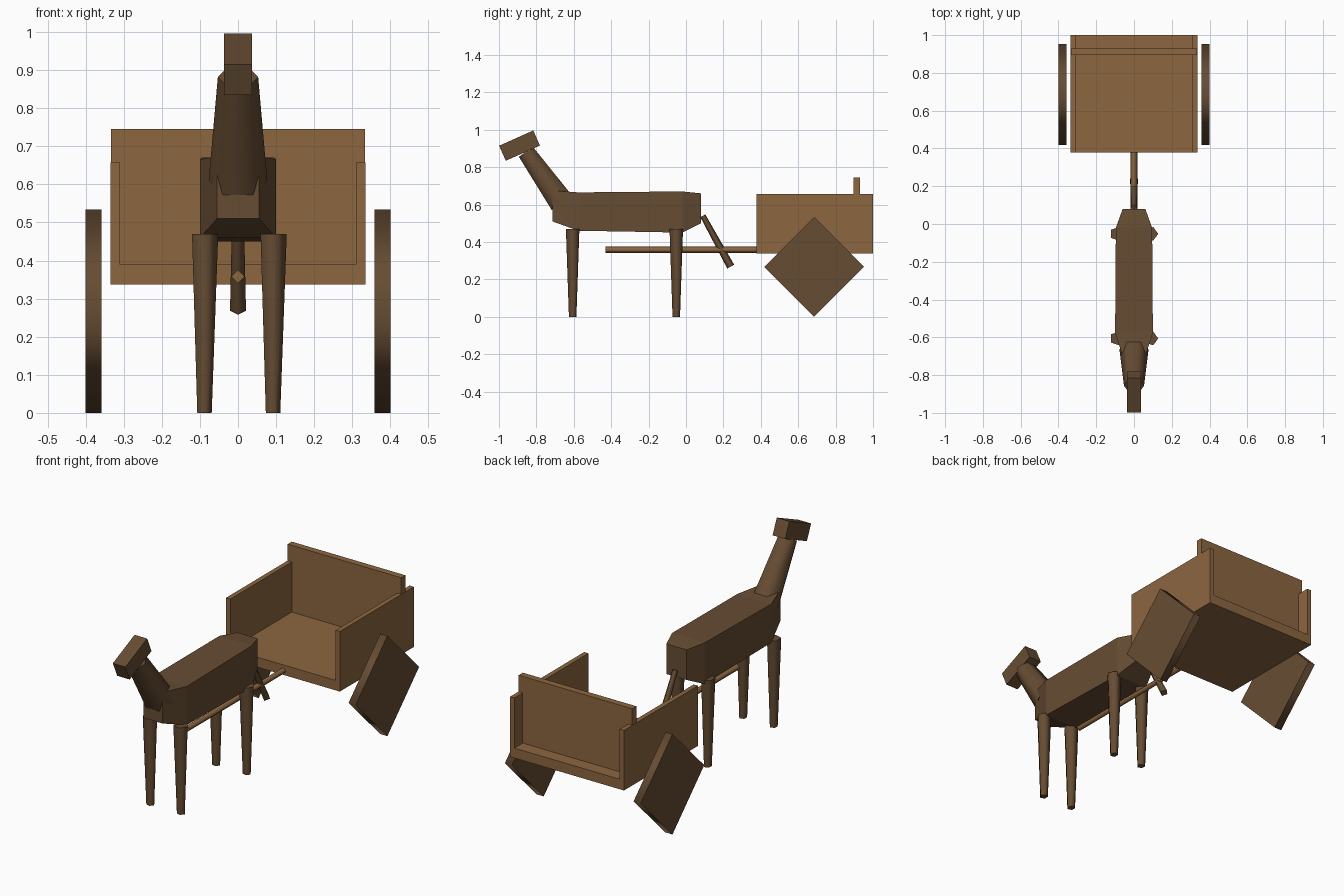
import bpy, bmesh, math
from mathutils import Vector, Matrix

cube = bpy.data.objects.get("Cube")
if cube:
    bpy.data.objects.remove(cube, do_unlink=True)


def make_material(name, rgb):
    mat = bpy.data.materials.new(name)
    mat.use_nodes = True
    mat.diffuse_color = (*rgb, 1)
    mat.node_tree.nodes["Principled BSDF"].inputs["Base Color"].default_value = (*rgb, 1)
    return mat


light_wood = make_material("light brown wood", (0.263, 0.133, 0.051))
dark_wood = make_material("dark brown wood", (0.133, 0.073, 0.033))


def finish(name, bm, mat):
    bmesh.ops.recalc_face_normals(bm, faces=bm.faces)
    mesh = bpy.data.meshes.new(name)
    bm.to_mesh(mesh)
    bm.free()
    mesh.materials.append(mat)
    obj = bpy.data.objects.new(name, mesh)
    bpy.context.collection.objects.link(obj)
    return obj


def loft(rings, smooth=False):
    """Skin matching rings of points and cap both ends."""
    bm = bmesh.new()
    loops = [[bm.verts.new(p) for p in ring] for ring in rings]
    n = len(loops[0])
    for a, b in zip(loops, loops[1:]):
        for i in range(n):
            j = (i + 1) % n
            bm.faces.new((a[i], a[j], b[j], b[i])).smooth = smooth
    for cap in (loops[0], loops[-1]):
        for edge in bm.faces.new(cap).edges:
            edge.smooth = False
    return bm


def rod(name, start, end, r0, r1, sides, mat, across=(1, 0, 0)):
    """Tapered few-sided cylinder with smooth sides and flat caps."""
    start, end, u = Vector(start), Vector(end), Vector(across)
    v = (end - start).normalized().cross(u)
    turns = [math.tau * i / sides for i in range(sides)]
    rings = [[c + r * (math.cos(t) * u + math.sin(t) * v) for t in turns]
             for c, r in ((start, r0), (end, r1))]
    return finish(name, loft(rings, True), mat)


def box(name, low, high, mat):
    low, high = Vector(low), Vector(high)
    bm = bmesh.new()
    bmesh.ops.create_cube(bm, size=1)
    bmesh.ops.scale(bm, vec=high - low, verts=bm.verts)
    bmesh.ops.translate(bm, vec=(low + high) / 2, verts=bm.verts)
    return finish(name, bm, mat)


# Animal body: stations of y, half width, bottom, top
stations = [(-0.715, 0.055, 0.51, 0.675), (-0.575, 0.10, 0.46, 0.665),
            (-0.02, 0.096, 0.45, 0.67), (0.08, 0.06, 0.50, 0.66)]
finish("body", loft([[(-w, y, lo), (w, y, lo), (w, y, hi), (-w, y, hi)]
                     for y, w, lo, hi in stations]), dark_wood)

# Neck, head and tail
rod("neck", (0, -0.664, 0.61), (0, -0.856, 0.882), 0.077, 0.053, 6, dark_wood)
head = box("head", (-0.037, -0.10, -0.044), (0.037, 0.10, 0.044), dark_wood)
head.data.transform(Matrix.Translation((0, -0.89, 0.915))
                    @ Matrix.Rotation(math.radians(24), 4, 'X'))
rod("tail", (0, 0.09, 0.54), (0, 0.239, 0.268), 0.015, 0.021, 4, dark_wood)

# Legs and wheels on both sides
for side, s in (("left", 1), ("right", -1)):
    for end, y in (("front", -0.606), ("back", -0.052)):
        rod(f"{end}_leg_{side}", (s * 0.09, y, 0), (s * 0.09, y, 0.47),
            0.021, 0.038, 5, dark_wood)
    rod(f"wheel_{side}", (s * 0.358, 0.685, 0.267), (s * 0.40, 0.685, 0.267),
        0.267, 0.267, 4, dark_wood, across=(0, 1, 0))
    x = sorted((s * 0.31, s * 0.335))
    box(f"side_board_{side}", (x[0], 0.378, 0.337), (x[1], 1.0, 0.657), light_wood)

# Cart floor, back board and pulling shaft
box("cart_floor", (-0.31, 0.378, 0.337), (0.31, 1.0, 0.39), light_wood)
box("back_board", (-0.334, 0.895, 0.38), (0.334, 0.93, 0.745), light_wood)
rod("shaft", (0, -0.43, 0.358), (0, 0.39, 0.358), 0.018, 0.018, 4, light_wood)
